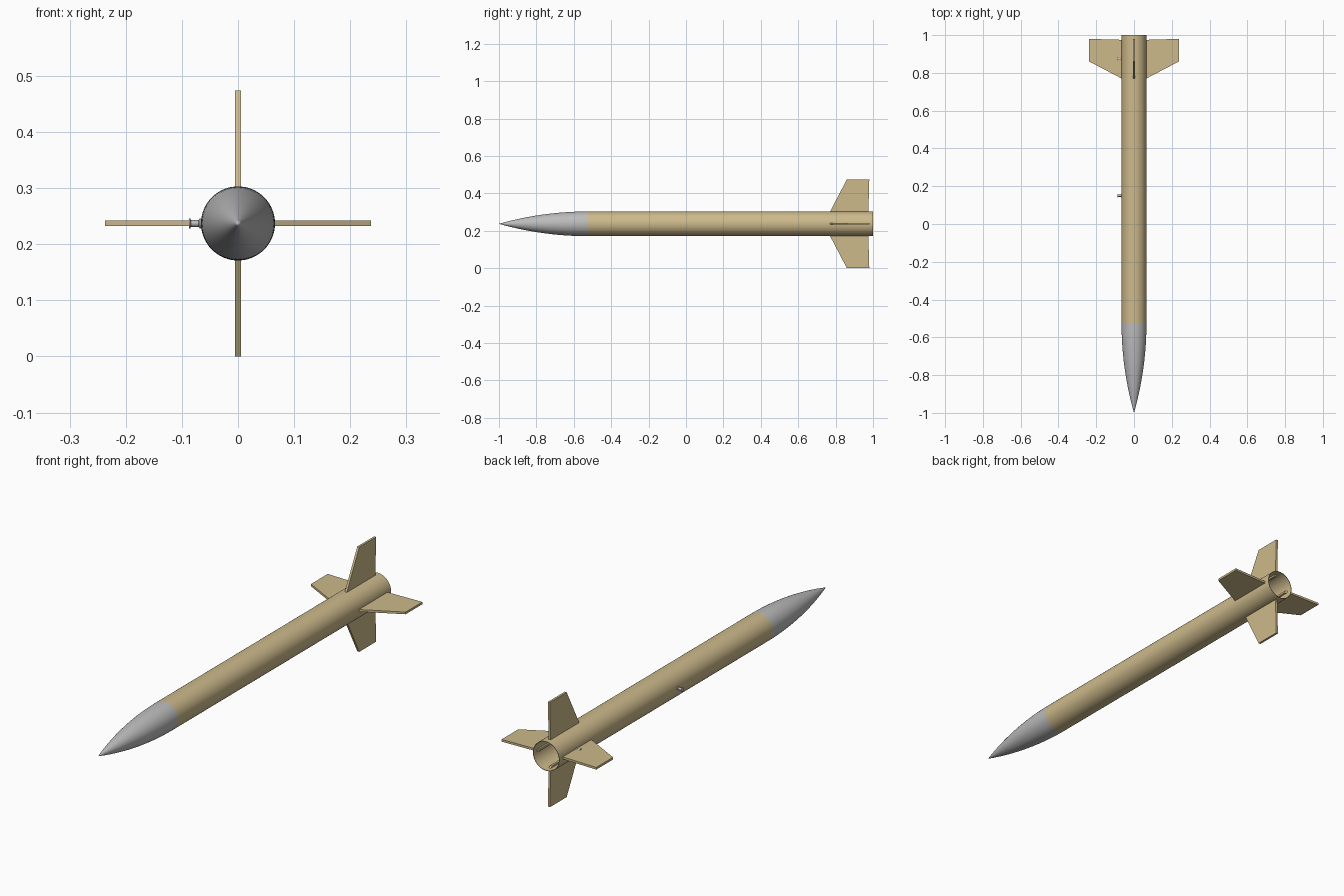
import bpy, bmesh, math
from mathutils import Matrix, Vector

if "Cube" in bpy.data.objects:
    bpy.data.objects.remove(bpy.data.objects["Cube"], do_unlink=True)

RADIUS, SPAN, JOINT = 0.066, 0.237, -0.525
AXIS = Vector((0, 0, SPAN))          # the body's long axis sits one fin span up


def material(name, rgb):
    mat = bpy.data.materials.new(name)
    mat.use_nodes = True
    mat.diffuse_color = (*rgb, 1)
    mat.node_tree.nodes["Principled BSDF"].inputs["Base Color"].default_value = (*rgb, 1)
    return mat


def finish(bm, name, mat):
    bmesh.ops.recalc_face_normals(bm, faces=bm.faces)
    mesh = bpy.data.meshes.new(name)
    bm.to_mesh(mesh)
    bm.free()
    mesh.materials.append(mat)
    obj = bpy.data.objects.new(name, mesh)
    bpy.context.collection.objects.link(obj)
    bpy.ops.object.select_all(action="DESELECT")
    obj.select_set(True)
    bpy.context.view_layer.objects.active = obj
    bpy.ops.object.shade_smooth_by_angle(angle=math.radians(35))
    return obj


def lathe(name, profile, mat, steps, closed=False, placement=Matrix()):
    """Spin (radius, distance) points around the y axis."""
    bm = bmesh.new()
    verts = [bm.verts.new((r, d, 0)) for r, d in profile]
    edges = [bm.edges.new(pair) for pair in zip(verts, verts[1:])]
    if closed:
        edges.append(bm.edges.new((verts[-1], verts[0])))
    bmesh.ops.spin(bm, geom=verts + edges, cent=(0, 0, 0), axis=(0, 1, 0),
                   angle=math.tau, steps=steps, use_duplicate=False)
    bmesh.ops.remove_doubles(bm, verts=bm.verts, dist=1e-5)
    bm.transform(Matrix.Translation(AXIS) @ placement)
    return finish(bm, name, mat)


tan = material("tan card", (0.61, 0.49, 0.26))
grey = material("light grey plastic", (0.50, 0.50, 0.50))

# Hollow body tube, open at the tail
bore = RADIUS - 0.002
lathe("body_tube", [(RADIUS, JOINT), (RADIUS, 1), (bore, 1), (bore, JOINT)],
      tan, 64, closed=True)

# Tangent ogive nose cone with a flat base
length = JOINT + 1
rho = (RADIUS ** 2 + length ** 2) / (2 * RADIUS)
ogive = []
for i in range(25):
    d = length * i / 24
    ogive.append((max(0, math.sqrt(rho ** 2 - (length - d) ** 2) + RADIUS - rho), d - 1))
lathe("nose_cone", ogive + [(0, JOINT)], grey, 64)

# Four swept fins whose roots pass through the tube wall
outline = [(0.056, 0.79), (0.065, 0.77), (SPAN, 0.86),
           (SPAN, 0.98), (0.065, 0.975), (0.056, 0.965)]
for i, name in enumerate(("left_fin", "top_fin", "right_fin", "bottom_fin")):
    bm = bmesh.new()
    face = bm.faces.new([bm.verts.new((x, y, -0.005)) for x, y in outline])
    side = bmesh.ops.extrude_face_region(bm, geom=[face])["geom"]
    bmesh.ops.translate(bm, vec=(0, 0, 0.01),
                        verts=[v for v in side if isinstance(v, bmesh.types.BMVert)])
    bm.transform(Matrix.Translation(AXIS) @ Matrix.Rotation(-i * math.pi / 2, 4, "Y"))
    finish(bm, name, tan)

# Two spool-shaped launch buttons on the right side
spool = [(0, 0.063), (0.009, 0.063), (0.009, 0.068), (0.006, 0.070),
         (0.006, 0.084), (0.009, 0.085), (0.009, 0.087), (0, 0.087)]
for name, y in (("front_launch_button", 0.15), ("rear_launch_button", 0.875)):
    lathe(name, spool, grey, 20,
          placement=Matrix.Translation((0, y, 0)) @ Matrix.Rotation(math.pi / 2, 4, "Z"))
